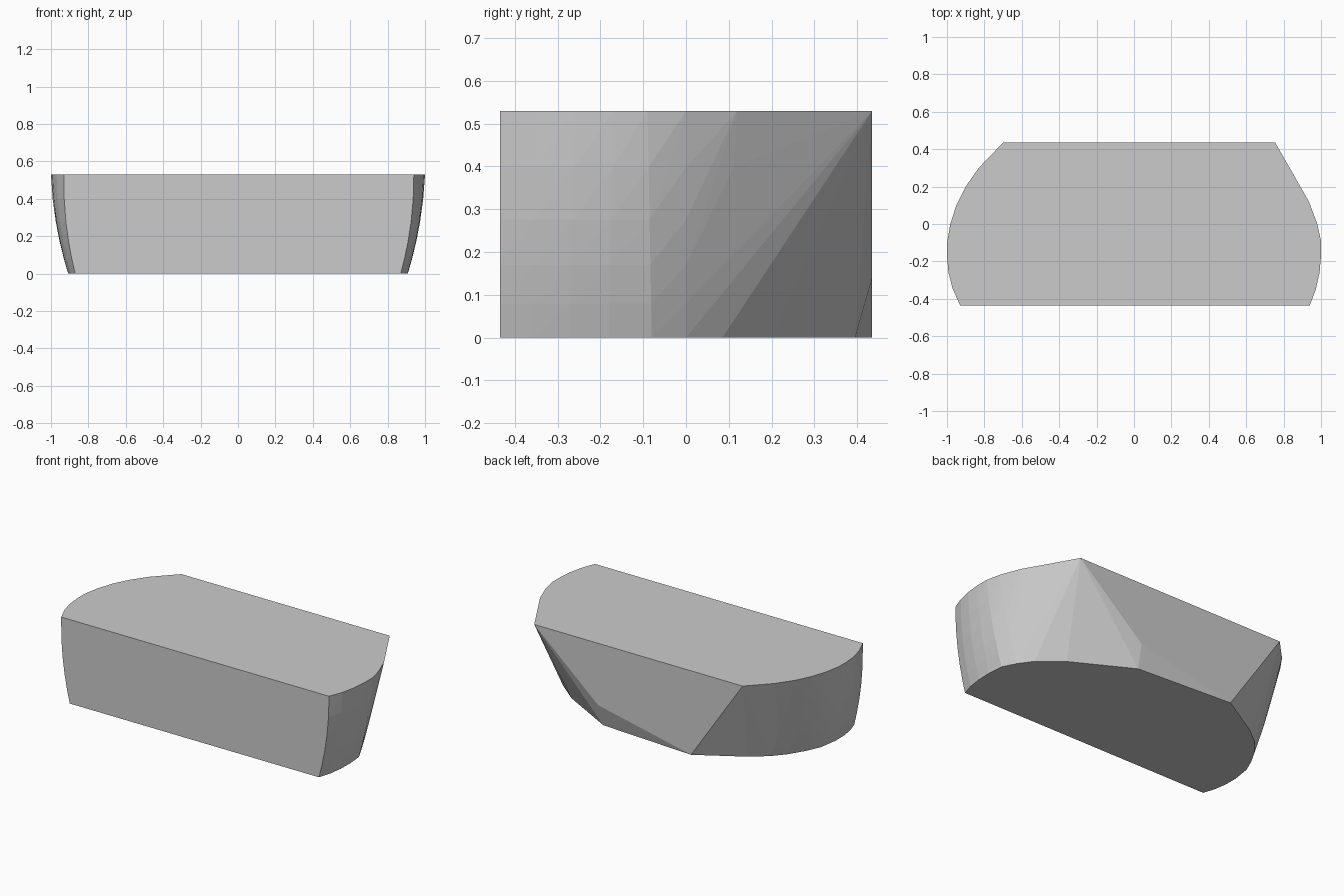
import bpy, bmesh, math

if "Cube" in bpy.data.objects:
    bpy.data.objects.remove(bpy.data.objects["Cube"])

H, Y = 0.53, 0.435

# end outlines (x, y) from front to back: upper rim and lower rim
right_top = [(.94, -Y), (.972, -.35), (.992, -.26), (1, -.17), (1, -.09),
             (.98, 0), (.935, .12), (.755, Y)]
right_bottom = [(.87, -Y), (.893, -.36), (.906, -.27), (.908, -.18), (.90, -.08),
                (.86, .0), (.80, .085), (.66, .20)]
left_top = [(-.93, -Y), (-.97, -.345), (-.992, -.26), (-1, -.17), (-1, -.10),
            (-.982, .0), (-.95, .10), (-.90, .20), (-.83, .30), (-.70, Y)]
left_bottom = [(-.87, -Y), (-.895, -.36), (-.907, -.28), (-.908, -.20), (-.89, -.08),
               (-.85, .01), (-.79, .11), (-.72, .19), (-.62, .27), (-.34, Y)]


def side_points(top, bottom, sign):
    """Rims plus bulged rings between them; the bulge fades to the back."""
    pts = []
    n = len(top) - 1
    for i, (a, b) in enumerate(zip(top, bottom)):
        for t in (0, .15, .32, .52, .75, 1):
            if i == n and 0 < t < 1:
                continue
            bulge = .075 * t * (1 - t) * (1 - (i / n) ** 3)
            pts.append((b[0] + (a[0] - b[0]) * t + sign * bulge,
                        b[1] + (a[1] - b[1]) * t, H * t))
    return pts


# faceted block: hull of both ends plus the clipped lower back corner
points = side_points(right_top, right_bottom, 1) + side_points(left_top, left_bottom, -1)
points += [(.31, Y, .14), (.30, .395, 0)]

bm = bmesh.new()
for p in points:
    bm.verts.new(p)
hull = bmesh.ops.convex_hull(bm, input=bm.verts[:])
bmesh.ops.delete(bm, geom=[v for v in bm.verts if not v.link_faces], context='VERTS')
bmesh.ops.dissolve_limit(bm, angle_limit=math.radians(.5), verts=bm.verts[:], edges=bm.edges[:])
bmesh.ops.recalc_face_normals(bm, faces=bm.faces[:])
mesh = bpy.data.meshes.new("cut_block")
bm.to_mesh(mesh)
bm.free()
block = bpy.data.objects.new("cut_block", mesh)
bpy.context.collection.objects.link(block)
